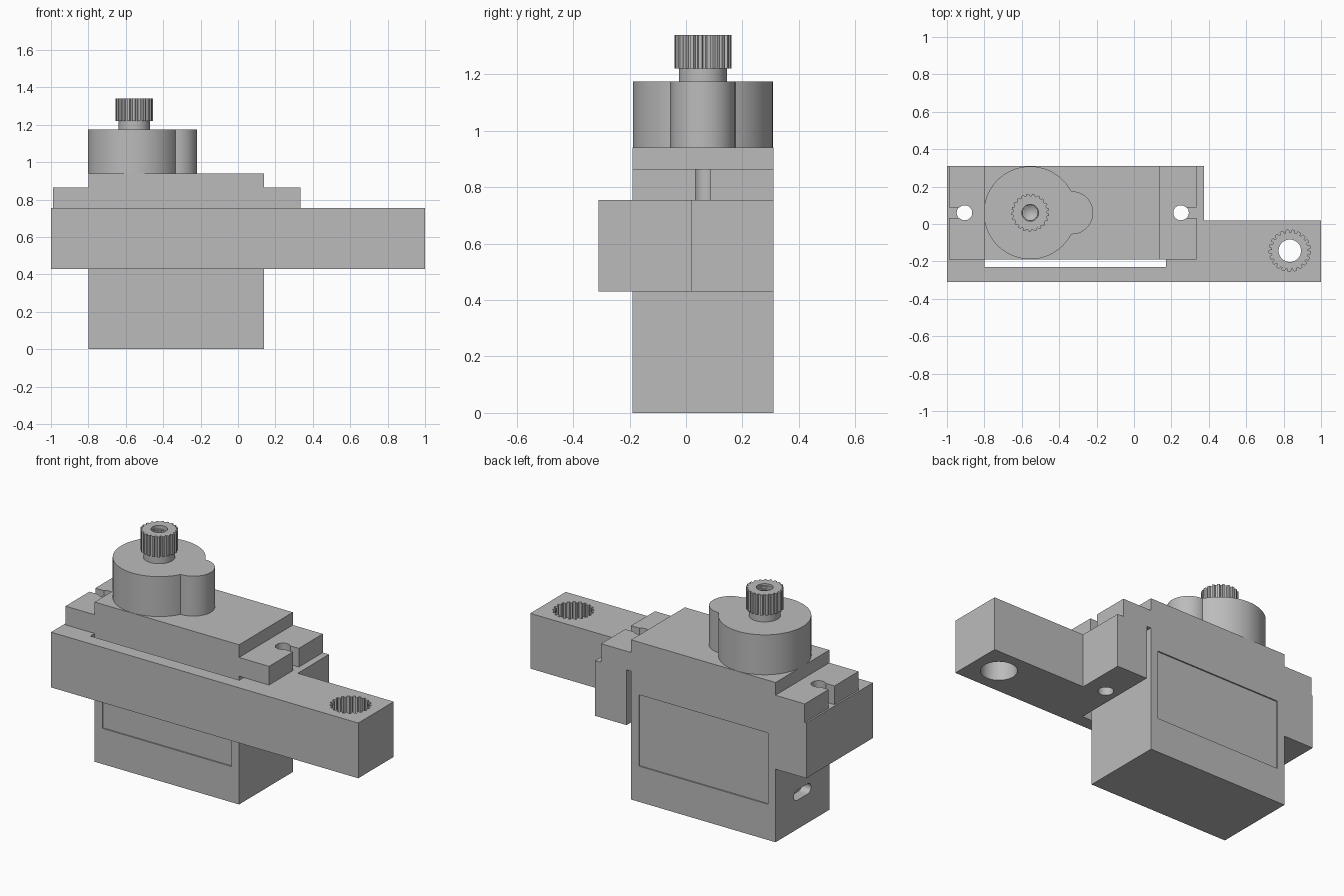
import bpy, bmesh
from math import sin, cos, pi, radians
from mathutils import Matrix

cube = bpy.data.objects.get("Cube")
if cube:
    bpy.data.objects.remove(cube, do_unlink=True)

grey = bpy.data.materials.new("plain grey")
grey.use_nodes = True
grey.diffuse_color = (0.5, 0.5, 0.5, 1)
grey.node_tree.nodes["Principled BSDF"].inputs["Base Color"].default_value = grey.diffuse_color


def circle(cx, cy, r, n=64):
    return [(cx + r * cos(2 * pi * i / n), cy + r * sin(2 * pi * i / n)) for i in range(n)]


def toothed(cx, cy, r_in, r_out, teeth):
    """Spline outline with flat-topped teeth."""
    pts = []
    for i in range(teeth):
        for f, r in ((0.0, r_in), (0.32, r_in), (0.45, r_out), (0.87, r_out)):
            a = 2 * pi * (i + f) / teeth
            pts.append((cx + r * cos(a), cy + r * sin(a)))
    return pts


def rect(x0, x1, y0, y1):
    return [(x0, y0), (x1, y0), (x1, y1), (x0, y1)]


def prism(name, outline, lo, hi, turn=None):
    """Extrude an outline along z, then optionally rotate the mesh."""
    bm = bmesh.new()
    face = bm.faces.new([bm.verts.new((x, y, lo)) for x, y in outline])
    top = bmesh.ops.extrude_face_region(bm, geom=[face])["geom"]
    bmesh.ops.translate(bm, verts=[v for v in top if isinstance(v, bmesh.types.BMVert)],
                        vec=(0, 0, hi - lo))
    if turn:
        bm.transform(turn)
    bmesh.ops.recalc_face_normals(bm, faces=bm.faces)
    mesh = bpy.data.meshes.new(name)
    bm.to_mesh(mesh)
    bm.free()
    mesh.materials.append(grey)
    obj = bpy.data.objects.new(name, mesh)
    bpy.context.collection.objects.link(obj)
    return obj


def select(obj):
    bpy.ops.object.select_all(action='DESELECT')
    obj.select_set(True)
    bpy.context.view_layer.objects.active = obj


def combine(obj, other, operation='DIFFERENCE'):
    mod = obj.modifiers.new("boolean", 'BOOLEAN')
    mod.operation, mod.solver, mod.object = operation, 'EXACT', other
    select(obj)
    bpy.ops.object.modifier_apply(modifier=mod.name)
    bpy.data.objects.remove(other, do_unlink=True)


def smooth(obj):
    select(obj)
    bpy.ops.object.shade_smooth_by_angle(angle=radians(25))


STAND = Matrix.Rotation(pi / 2, 4, 'X')    # outline (x, z), depth along -y
BACK, FRONT = 0.31, -0.19
AXIS_X, AXIS_Y = -0.555, 0.06

# Motor case with mounting flanges, drawn from the front
case_outline = [(-0.8, 0), (0.14, 0), (0.14, 0.755), (0.335, 0.755), (0.335, 0.865),
                (0.14, 0.865), (0.14, 0.94), (-0.8, 0.94), (-0.8, 0.865),
                (-0.99, 0.865), (-0.99, 0.755), (-0.8, 0.755)]
case = prism("motor_case", case_outline, -BACK, -FRONT, STAND)

# Keyhole slots in both flanges
for hole_x, end_x in ((-0.905, -1.1), (0.25, 0.45)):
    combine(case, prism("cutter", circle(hole_x, AXIS_Y, 0.04, 40), 0.7, 0.9))
    x0, x1 = sorted((hole_x, end_x))
    combine(case, prism("cutter", rect(x0, x1, 0.033, 0.087), 0.7, 0.9))

# Shallow label recesses on the front and back faces
label = rect(-0.75, 0.09, 0.21, 0.63)
for wall in (FRONT, BACK):
    combine(case, prism("cutter", label, -wall - 0.008, -wall + 0.008, STAND))

# Rounded cable slot in the right end
slot = [(y + 0.03 * cos(a), 0.2 + 0.03 * sin(a))
        for y, start in ((0.11, -pi / 2), (0.01, pi / 2))
        for a in [start + pi * i / 12 for i in range(13)]]
end_on = Matrix(((0, 0, 1, 0), (1, 0, 0, 0), (0, 1, 0, 0), (0, 0, 0, 1)))
combine(case, prism("cutter", slot, -0.85, -0.74, end_on))
smooth(case)

# Gearbox: large round housing with a smaller lobe
gearbox = prism("gearbox_housing", circle(AXIS_X, AXIS_Y, 0.248, 96), 0.94, 1.175)
combine(gearbox, prism("lobe", circle(-0.333, AXIS_Y, 0.115), 0.94, 1.175), 'UNION')
smooth(gearbox)

# Output shaft: plain collar below a splined head with a threaded bore
collar = prism("shaft_collar", circle(AXIS_X, AXIS_Y, 0.085), 1.175, 1.22)
smooth(collar)
head = prism("splined_shaft", toothed(AXIS_X, AXIS_Y, 0.091, 0.101, 21), 1.22, 1.34)
combine(head, prism("cutter", circle(AXIS_X, AXIS_Y, 0.045, 40), 1.25, 1.4))
bm = bmesh.new()
bmesh.ops.create_cone(bm, cap_ends=True, segments=40, radius1=0, radius2=0.045, depth=0.03,
                      matrix=Matrix.Translation((AXIS_X, AXIS_Y, 1.24)))
point_mesh = bpy.data.meshes.new("cutter")
bm.to_mesh(point_mesh)
bm.free()
point = bpy.data.objects.new("cutter", point_mesh)
bpy.context.collection.objects.link(point)
combine(head, point)
smooth(head)

# Screw thread inside the bore
thread = bpy.data.curves.new("screw_thread", 'CURVE')
thread.dimensions, thread.bevel_depth, thread.bevel_resolution = '3D', 0.005, 1
line = thread.splines.new('POLY')
line.points.add(96)
for i, p in enumerate(line.points):
    a = 2 * pi * i / 24
    p.co = (AXIS_X + 0.045 * cos(a), AXIS_Y + 0.045 * sin(a), 1.255 + 0.018 * i / 24, 1)
thread.materials.append(grey)
bpy.context.collection.objects.link(bpy.data.objects.new("screw_thread", thread))

# Bracket wrapped around the case, with an arm to the left
bracket_outline = [(-1, -0.31), (1, -0.31), (1, 0.02), (0.375, 0.02), (0.375, BACK),
                   (0.17, BACK), (0.17, -0.23), (-0.8, -0.23), (-0.8, BACK), (-1, BACK)]
bracket = prism("bracket", bracket_outline, 0.43, 0.755)

# Mounting screw holes under the flange slots
for x in (-0.905, 0.25):
    combine(bracket, prism("cutter", circle(x, AXIS_Y, 0.043, 40), 0.4, 0.8))

# Splined socket on top, screw hole through, counterbore below
ARM_X, ARM_Y = 0.833, -0.143
combine(bracket, prism("cutter", toothed(ARM_X, ARM_Y, 0.096, 0.111, 21), 0.62, 0.8))
combine(bracket, prism("cutter", circle(ARM_X, ARM_Y, 0.06, 48), 0.4, 0.7))
combine(bracket, prism("cutter", circle(ARM_X, ARM_Y, 0.1, 64), 0.4, 0.57))
smooth(bracket)
